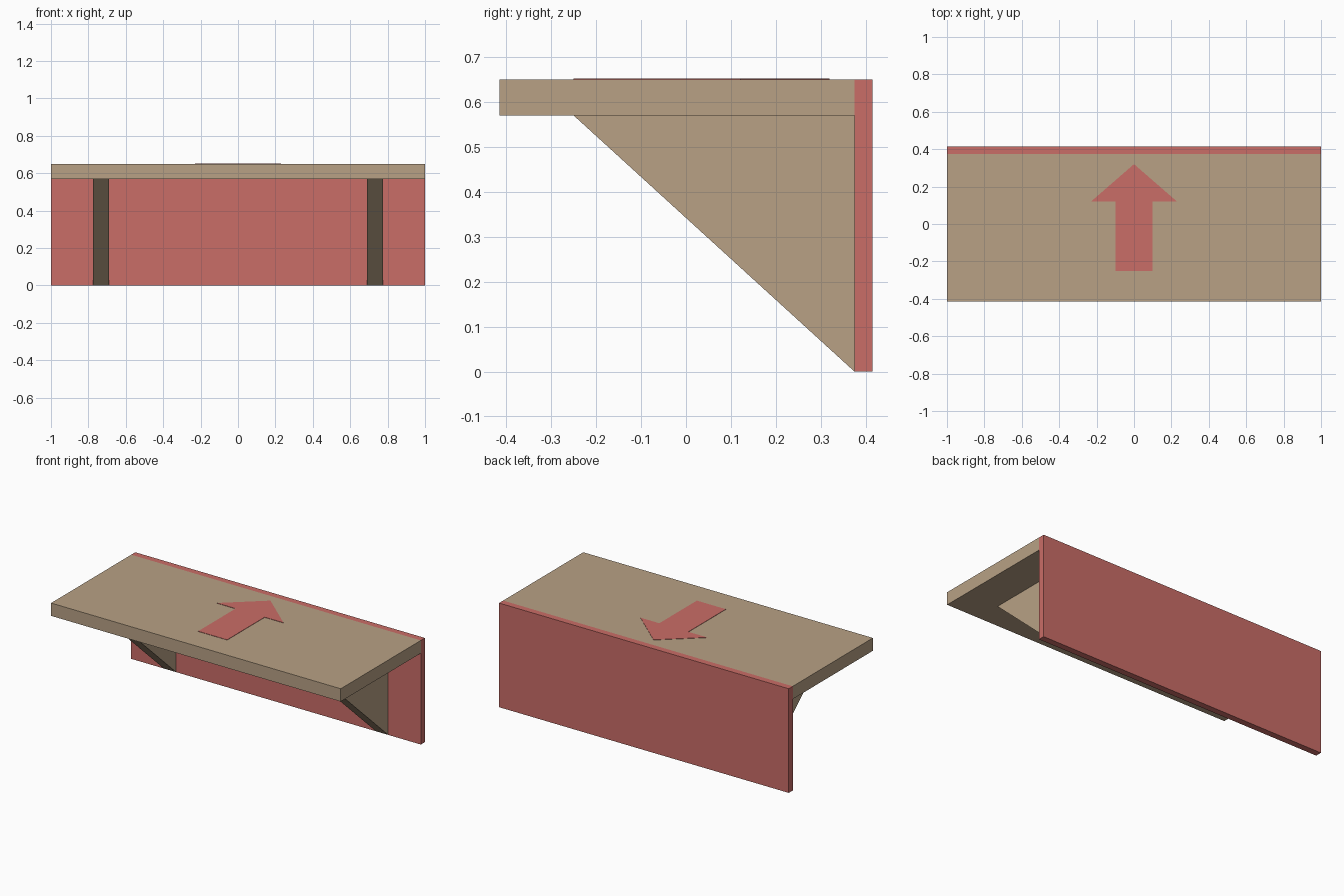
import bpy
import bmesh
from mathutils import Vector

if "Cube" in bpy.data.objects:
    bpy.data.objects.remove(bpy.data.objects["Cube"])


def material(name, rgb):
    m = bpy.data.materials.new(name)
    m.diffuse_color = (*rgb, 1.0)
    m.use_nodes = True
    m.node_tree.nodes["Principled BSDF"].inputs["Base Color"].default_value = m.diffuse_color
    return m


TAN = material("tan wood", (0.479, 0.356, 0.235))
RED = material("muted red", (0.591, 0.153, 0.136))


def prism(name, profile, depth, mat):
    """Extrude a closed 3D profile along the depth vector."""
    bm = bmesh.new()
    face = bm.faces.new([bm.verts.new(p) for p in profile])
    ext = bmesh.ops.extrude_face_region(bm, geom=[face], use_keep_orig=True)
    moved = [g for g in ext["geom"] if isinstance(g, bmesh.types.BMVert)]
    bmesh.ops.translate(bm, verts=moved, vec=Vector(depth))
    bmesh.ops.recalc_face_normals(bm, faces=bm.faces)
    mesh = bpy.data.meshes.new(name)
    bm.to_mesh(mesh)
    bm.free()
    mesh.materials.append(mat)
    obj = bpy.data.objects.new(name, mesh)
    bpy.context.collection.objects.link(obj)
    return obj


def box(name, y0, y1, z0, z1, mat):
    prof = [(-1, y0, z0), (-1, y1, z0), (-1, y1, z1), (-1, y0, z1)]
    return prism(name, prof, (2, 0, 0), mat)


FRONT, WALL, BACK = -0.415, 0.375, 0.415
UNDER, TOP = 0.57, 0.65

# Shelf slab and back board
box("shelf_top", FRONT, WALL, UNDER, TOP, TAN)
box("back_board", WALL, BACK, 0, TOP, RED)

# Triangular brackets, one near each end
for side, x in (("left", -0.775), ("right", 0.69)):
    prism(side + "_bracket",
          [(x, WALL, 0), (x, WALL, UNDER), (x, -0.25, UNDER)],
          (0.085, 0, 0), TAN)

# Thin painted arrow pointing to the back board
half = [(0.10, -0.25), (0.10, 0.12), (0.23, 0.12)]
outline = half + [(0, 0.32)] + [(-x, y) for x, y in reversed(half)]
prism("arrow_marking", [(x, y, TOP - 0.001) for x, y in outline],
      (0, 0, 0.003), RED)
